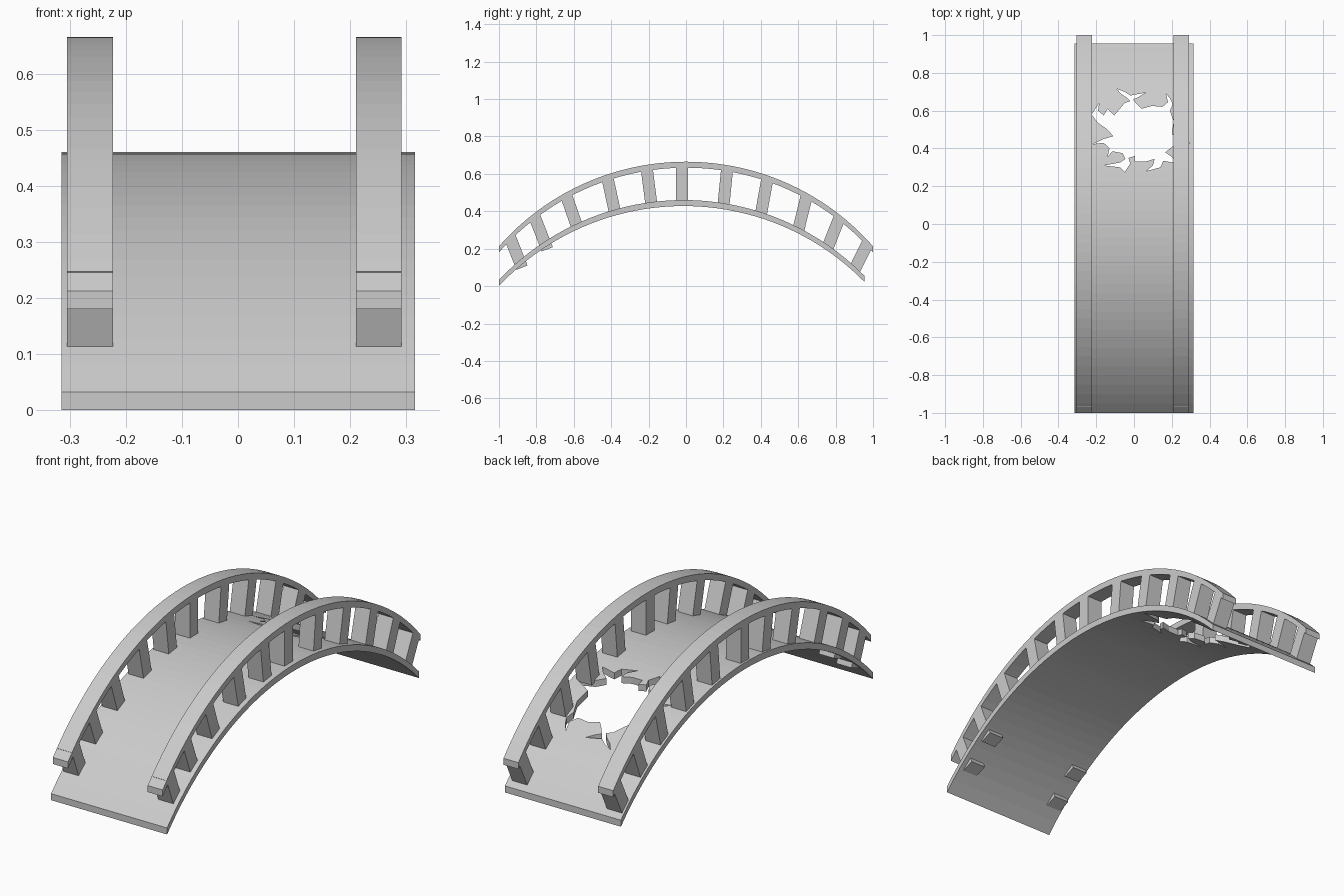
import bpy, bmesh, math

if "Cube" in bpy.data.objects:
    bpy.data.objects.remove(bpy.data.objects["Cube"])

SEG = 40
T = 0.032  # slab thickness, measured vertically


def make(name, bm):
    bmesh.ops.recalc_face_normals(bm, faces=bm.faces)
    me = bpy.data.meshes.new(name)
    bm.to_mesh(me)
    bm.free()
    ob = bpy.data.objects.new(name, me)
    bpy.context.collection.objects.link(ob)
    return ob


def arc_z(y, centre, radius, apex):
    return apex - radius + math.sqrt(radius ** 2 - (y - centre) ** 2)


def deck_z(y):
    return arc_z(y, -0.0125, 1.355, 0.46)


def rail_z(y):
    return arc_z(y, 0.0, 1.332, 0.665)


def arched_slab(name, top, x0, x1, y0, y1):
    bm = bmesh.new()
    rings = []
    for i in range(SEG + 1):
        y = y0 + (y1 - y0) * i / SEG
        z = top(y)
        rings.append([bm.verts.new(p) for p in
                      ((x0, y, z - T), (x1, y, z - T), (x1, y, z), (x0, y, z))])
    for a, b in zip(rings, rings[1:]):
        for k in range(4):
            n = (k + 1) % 4
            bm.faces.new((a[k], a[n], b[n], b[k]))
    bm.faces.new(rings[0])
    bm.faces.new(rings[-1])
    return make(name, bm)


def prism(name, points, offset):
    bm = bmesh.new()
    face = bm.faces.new([bm.verts.new(p) for p in points])
    out = bmesh.ops.extrude_face_region(bm, geom=[face])
    new = [v for v in out["geom"] if isinstance(v, bmesh.types.BMVert)]
    bmesh.ops.translate(bm, vec=offset, verts=new)
    return make(name, bm)


# Arched deck
deck = arched_slab("deck", deck_z, -0.315, 0.315, -1.0, 0.955)

# Broken hole with cracks, outline in hundredths of a unit
hole = [(-2, 65), (-4, 67), (-7, 69), (-9, 71.5), (-5, 70), (-2, 68), (6, 69.5), (2, 67),
        (-.5, 66), (1, 64), (4, 61), (9.5, 62.5), (15, 62), (18, 64.5), (17, 69), (19, 66.5),
        (20.5, 63.5), (19, 60), (21, 54.5), (20, 47.5), (29.6, 43), (20.5, 41), (16.5, 38),
        (20, 35.5), (23, 32), (15.5, 33.5), (14, 30), (6.5, 28), (10, 31), (11, 34.5),
        (6, 33), (.5, 33), (.5, 36), (-3, 35), (-2, 32), (-5, 27.5), (-7.5, 30), (-16, 31),
        (-7.5, 32.5), (-4.5, 34.5), (-6, 37.5), (-11.5, 38.5), (-14, 35.5), (-13, 40),
        (-16, 43), (-22, 42.3), (-16, 45), (-11, 46.5), (-14, 50), (-19, 53.5), (-22.5, 58),
        (-18.5, 64), (-19, 60), (-16, 57.5), (-14, 61), (-10.5, 57.5), (-7.5, 61), (-5, 64)]
cutter = prism("hole_cutter", [(x / 100, y / 100, 0.05) for x, y in hole], (0, 0, 0.6))
cutter.hide_render = True
cutter.hide_set(True)
cut = deck.modifiers.new("hole", "BOOLEAN")
cut.operation = "DIFFERENCE"
cut.solver = "EXACT"
cut.object = cutter

# Posts: y at the rail, y at the deck, depth sunk into the deck
posts = [(-.94, -.877, .05), (-.81, -.742, .05), (-.64, -.583, .015), (-.42, -.38, .015),
         (-.21, -.185, .015), (-.022, -.022, .015), (.22, .2, .015), (.435, .4, .015),
         (.645, .6, .015), (.82, .757, .015), (.97, .902, .015)]

# Handrails with their leaning posts
for side, x0, x1 in (("left", -0.305, -0.223), ("right", 0.21, 0.291)):
    arched_slab(side + "_handrail", rail_z, x0, x1, -1.0, 1.0)
    for i, (yt, yb, sink) in enumerate(posts):
        zt, zb = rail_z(yt) - 0.018, deck_z(yb) - sink
        length = math.hypot(yt - yb, zt - zb)
        # half-width vector across the post
        wy, wz = 0.032 * (zt - zb) / length, -0.032 * (yt - yb) / length
        prism(f"{side}_post_{i + 1}",
              [(x0, yb - wy, zb - wz), (x0, yb + wy, zb + wz),
               (x0, yt + wy, zt + wz), (x0, yt - wy, zt - wz)], (x1 - x0, 0, 0))
